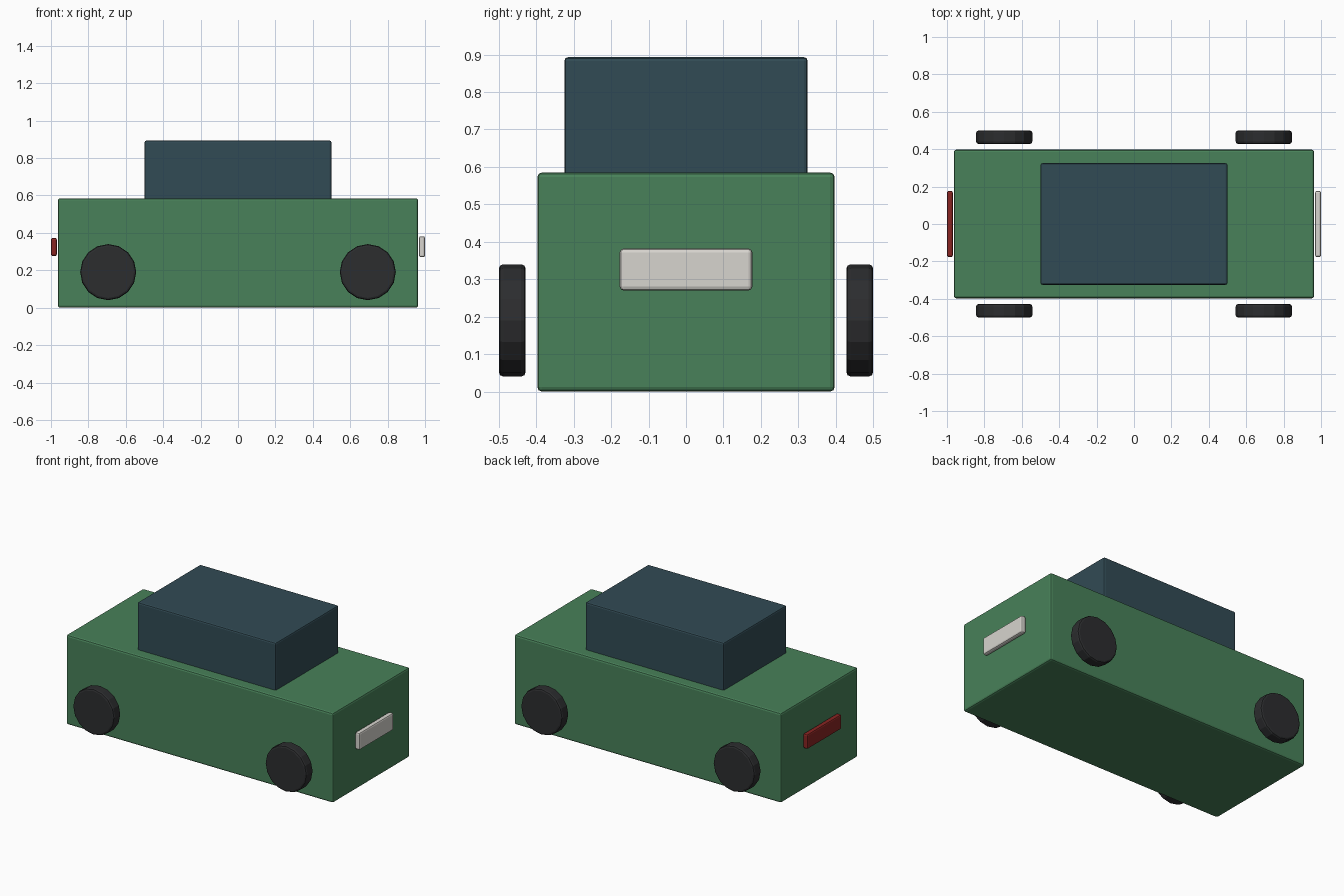
import bpy
import math

if "Cube" in bpy.data.objects:
    bpy.data.objects.remove(bpy.data.objects["Cube"])


def material(name, r, g, b):
    mat = bpy.data.materials.new(name)
    mat.diffuse_color = (r, g, b, 1)
    mat.use_nodes = True
    mat.node_tree.nodes["Principled BSDF"].inputs["Base Color"].default_value = mat.diffuse_color
    return mat


def finish(obj, name, mat, bevel):
    obj.name = name
    obj.data.materials.append(mat)
    mod = obj.modifiers.new("Bevel", "BEVEL")
    mod.width = bevel
    mod.segments = 2
    mod.limit_method = "ANGLE"
    mod.angle_limit = math.radians(40)
    return obj


def box(name, x, y, z, mat, bevel):
    """Box from (min, max) ranges on each axis."""
    bpy.ops.mesh.primitive_cube_add(
        size=1, location=[(a + b) / 2 for a, b in (x, y, z)])
    obj = bpy.context.object
    obj.scale = [b - a for a, b in (x, y, z)]
    bpy.ops.object.transform_apply(location=False, rotation=False, scale=True)
    return finish(obj, name, mat, bevel)


green = material("green_paint", 0.065, 0.22, 0.10)
glass = material("dark_glass", 0.031, 0.07, 0.09)
rubber = material("black_rubber", 0.025, 0.026, 0.028)
white = material("white_lamp", 0.68, 0.66, 0.62)
red = material("red_lamp", 0.25, 0.018, 0.016)

# Body and cabin
box("body", (-0.963, 0.963), (-0.397, 0.397), (0, 0.585), green, 0.012)
box("cabin", (-0.5, 0.5), (-0.325, 0.325), (0.575, 0.893), glass, 0.01)

# Light bars at both ends
box("headlight_bar", (0.968, 1.0), (-0.177, 0.177), (0.27, 0.382), white, 0.01)
box("tail_light_bar", (-1.0, -0.968), (-0.177, 0.177), (0.276, 0.373), red, 0.01)

# Four 16-sided wheels standing just off the body
for end, x in (("rear", -0.694), ("front", 0.694)):
    for side, y in (("right", -0.464), ("left", 0.464)):
        bpy.ops.mesh.primitive_cylinder_add(
            vertices=16, radius=0.15, depth=0.072,
            location=(x, y, 0.19), rotation=(math.pi / 2, 0, 0))
        finish(bpy.context.object, f"{end}_{side}_wheel", rubber, 0.012)
